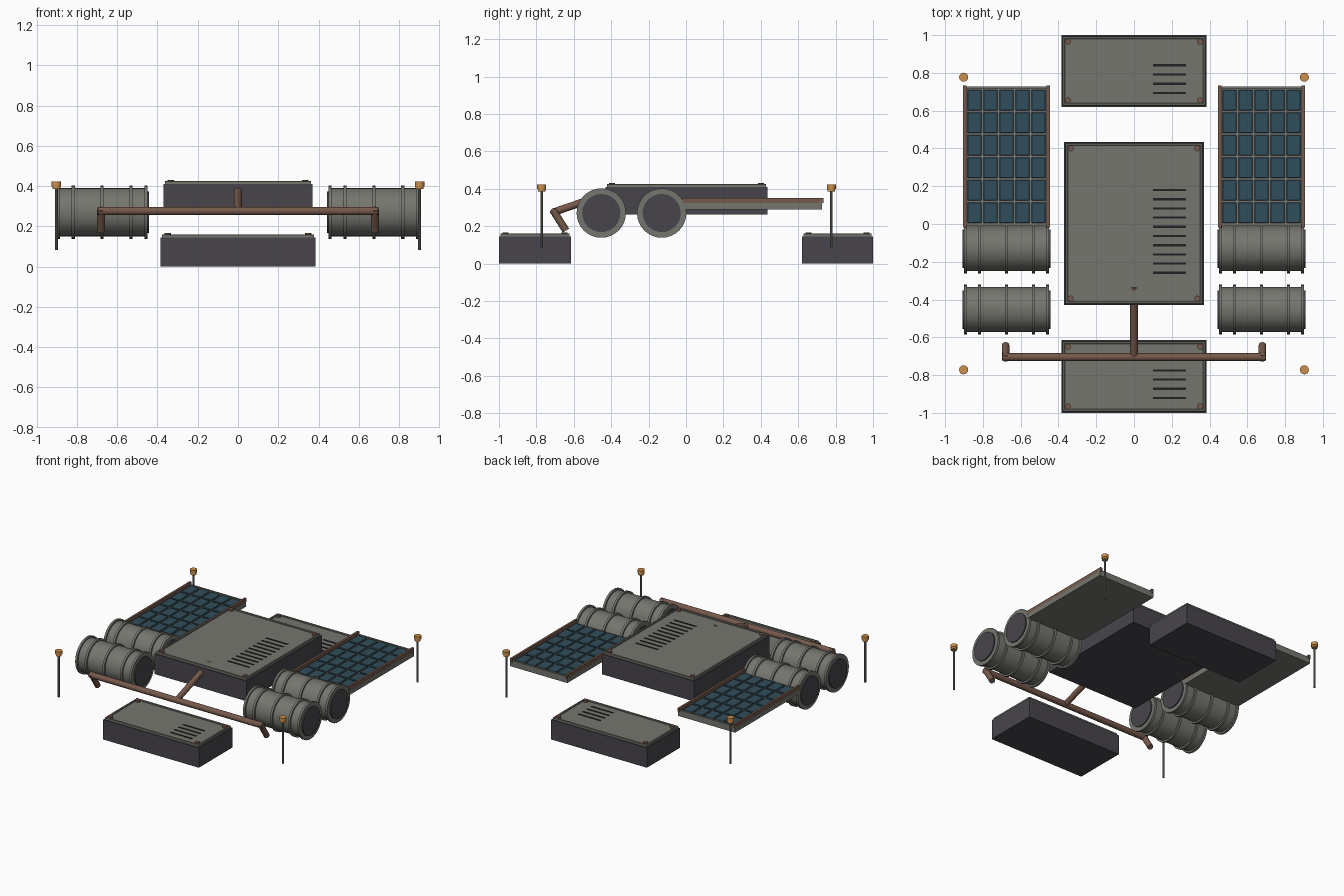
import bpy
from math import pi
from mathutils import Vector

cube = bpy.data.objects.get("Cube")
if cube:
    bpy.data.objects.remove(cube, do_unlink=True)


def material(name, rgb):
    m = bpy.data.materials.new(name)
    m.use_nodes = True
    m.diffuse_color = (*rgb, 1)
    bsdf = next(n for n in m.node_tree.nodes if n.type == 'BSDF_PRINCIPLED')
    bsdf.inputs["Base Color"].default_value = (*rgb, 1)
    return m


GREY = material("weathered grey", (0.18, 0.18, 0.16))
DARK = material("dark charcoal", (0.065, 0.06, 0.07))
SLOT = material("vent black", (0.015, 0.015, 0.017))
RUST = material("rust brown", (0.18, 0.10, 0.07))
TEAL = material("cell teal", (0.03, 0.075, 0.105))
AMBER = material("beacon amber", (0.60, 0.27, 0.07))


def finish(name, mat):
    o = bpy.context.object
    o.name = name
    o.data.materials.append(mat)
    return o


def box(name, lo, hi, mat, bevel=0):
    lo, hi = Vector(lo), Vector(hi)
    bpy.ops.mesh.primitive_cube_add(size=1, location=(lo + hi) / 2)
    o = finish(name, mat)
    for v in o.data.vertices:
        v.co = v.co * (hi - lo)
    if bevel:
        mod = o.modifiers.new("bevel", 'BEVEL')
        mod.width, mod.segments = bevel, 1
    return o


def rod(name, a, b, radius, mat, sides=16):
    a, b = Vector(a), Vector(b)
    d = b - a
    bpy.ops.mesh.primitive_cylinder_add(
        vertices=sides, radius=radius, depth=d.length, location=(a + b) / 2,
        rotation=d.to_track_quat('Z', 'Y').to_euler())
    o = finish(name, mat)
    if sides > 8:
        bpy.ops.object.shade_smooth_by_angle(angle=pi / 6)
    return o


def equipment_box(name, hx, y0, y1, z0, top, slot_ys):
    """Dark body, grey lid with raised rim, corner bolts and vent slots."""
    deck = top - 0.008
    box(name + "_body", (-hx, y0, z0), (hx, y1, top - 0.016), DARK)
    e = 0.007
    x, a, b = hx - e, y0 + e, y1 - e
    box(name + "_lid", (-x, a, top - 0.018), (x, b, deck), GREY)
    # raised rim
    w = 0.013
    for s in (-1, 1):
        box(name + "_side_rim", (s * x - w * (s > 0), a, deck - 0.004),
            (s * x + w * (s < 0), b, top), GREY, 0.002)
    for y in (a, b - w):
        box(name + "_end_rim", (-x, y, deck - 0.004), (x, y + w, top), GREY, 0.002)
    # corner bolts
    for px in (-hx + 0.035, hx - 0.035):
        for py in (y0 + 0.035, y1 - 0.035):
            rod(name + "_bolt", (px, py, deck - 0.004), (px, py, top + 0.006), 0.016, RUST, 12)
    # vent slots
    for y in slot_ys:
        box(name + "_vent", (0.10, y - 0.006, deck - 0.002),
            (0.275, y + 0.006, deck + 0.003), SLOT)


equipment_box("main_housing", 0.37, -0.43, 0.435, 0.262, 0.425,
              [0.18 - i * 0.0487 for i in range(10)])
equipment_box("front_crate", 0.385, -1.0, -0.615, 0, 0.16,
              [-0.775 - i * 0.0487 for i in range(4)])
equipment_box("rear_crate", 0.385, 0.62, 1.0, 0, 0.16,
              [0.84 - i * 0.0487 for i in range(4)])


def barrel(side, cx, cy):
    cz = 0.27
    name = side + "_drum"

    def along(part, x0, x1, r, mat):
        rod(name + part, (cx + x0, cy, cz), (cx + x1, cy, cz), r, mat, 32)

    along("_shell", -0.22, 0.22, 0.12, GREY)
    along("_caps", -0.234, 0.234, 0.102, DARK)
    for off in (-0.218, -0.143, 0, 0.143, 0.218):
        along("_hoop", off - 0.008, off + 0.008, 0.132, GREY)


def solar_panel(side, cx):
    name = side + "_panel"
    y0, y1, hw = -0.01, 0.728, 0.23
    box(name + "_tray", (cx - hw, y0, 0.29), (cx + hw, y1, 0.325), GREY)
    # cell grid
    cols, rows = 5, 6
    px, py = 0.425 / cols, 0.715 / rows
    for i in range(cols):
        for j in range(rows):
            x = cx - 0.2125 + (i + 0.5) * px
            y = y0 + 0.01 + (j + 0.5) * py
            box(name + "_cell", (x - px / 2 + 0.005, y - py / 2 + 0.005, 0.324),
                (x + px / 2 - 0.005, y + py / 2 - 0.005, 0.334), TEAL, 0.003)
    # side rails and rear lip
    for s in (-1, 1):
        x = cx + s * 0.221
        box(name + "_rail", (x - 0.008, y0 - 0.008, 0.323), (x + 0.008, y1 + 0.006, 0.35), RUST)
    box(name + "_lip", (cx - hw, y1 - 0.012, 0.32), (cx + hw, y1, 0.335), GREY)


for side, s in (("left", 1), ("right", -1)):
    cx = s * 0.675
    for cy in (-0.453, -0.13):
        barrel(side, cx, cy)
    solar_panel(side, cx)
    # beacon posts
    for y in (-0.772, 0.777):
        x = s * 0.902
        rod(side + "_beacon_post", (x, y, 0.083), (x, y, 0.39), 0.007, GREY, 8)
        rod(side + "_beacon_base", (x, y, 0.385), (x, y, 0.402), 0.020, AMBER, 16)
        rod(side + "_beacon_lamp", (x, y, 0.398), (x, y, 0.422), 0.024, AMBER, 16)
    # tow bar tips
    rod(side + "_tow_tip", (s * 0.68, -0.712, 0.287), (s * 0.68, -0.642, 0.176), 0.02, RUST)

# tow bar and drawbar
rod("tow_crossbar", (-0.695, -0.705, 0.276), (0.695, -0.705, 0.276), 0.021, RUST)
rod("drawbar", (0, -0.705, 0.276), (0, -0.332, 0.404), 0.02, RUST)
